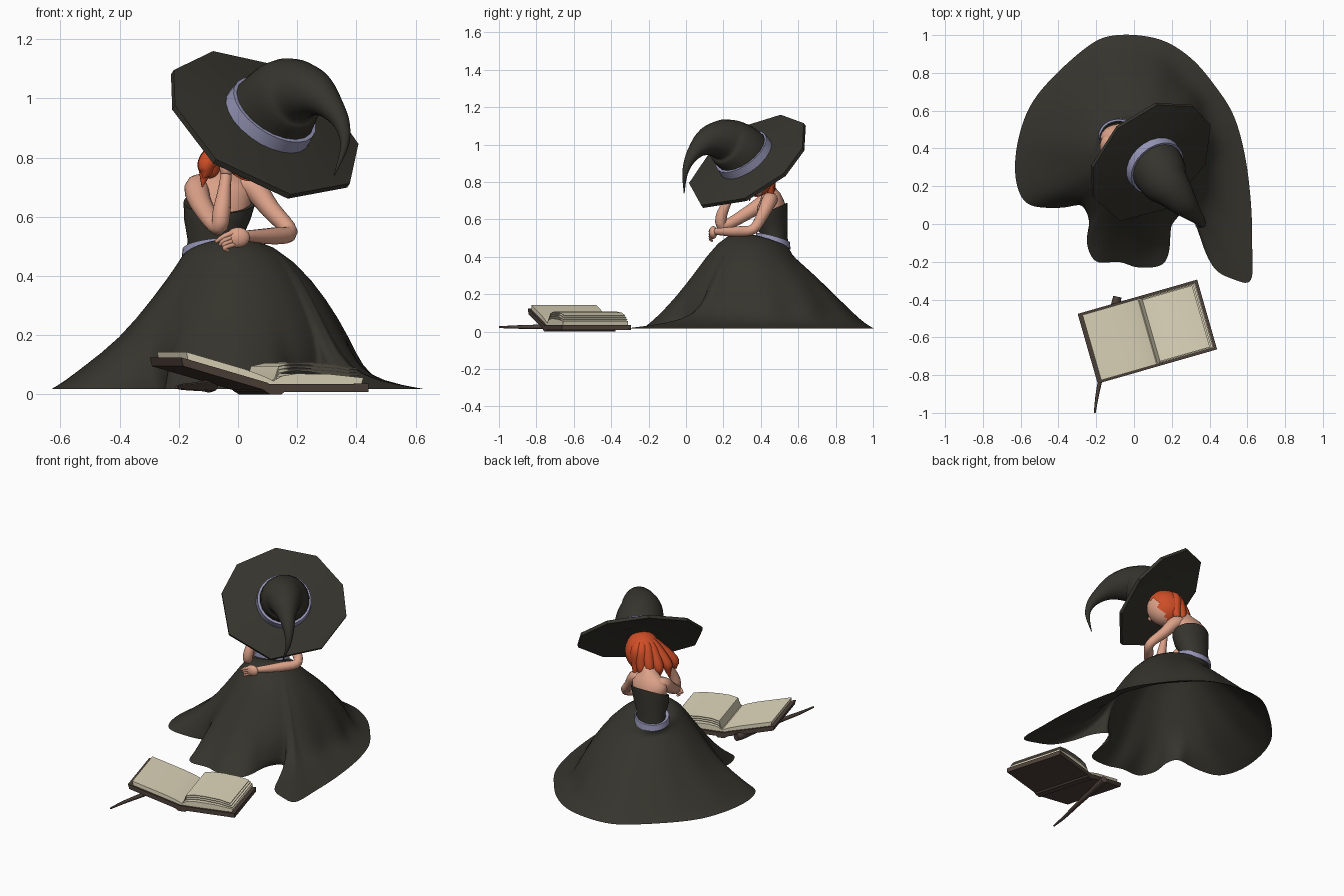
import bpy, bmesh, math
from mathutils import Vector, Matrix

if "Cube" in bpy.data.objects:
    bpy.data.objects.remove(bpy.data.objects["Cube"], do_unlink=True)


def material(name, rgb):
    m = bpy.data.materials.new(name)
    m.use_nodes = True
    m.diffuse_color = (*rgb, 1)
    m.node_tree.nodes["Principled BSDF"].inputs["Base Color"].default_value = (*rgb, 1)
    return m


CLOTH = material("dark cloth", (.036, .034, .026))
BAND = material("lavender ribbon", (.30, .30, .47))
SKIN = material("skin", (.72, .36, .25))
HAIR = material("red hair", (.62, .075, .02))
COVER = material("brown leather", (.075, .052, .042))
PAGE = material("parchment", (.75, .69, .51))


def finish(name, bm, mat, angle=40, subsurf=0):
    bmesh.ops.recalc_face_normals(bm, faces=bm.faces)
    mesh = bpy.data.meshes.new(name)
    bm.to_mesh(mesh)
    bm.free()
    mesh.materials.append(mat)
    ob = bpy.data.objects.new(name, mesh)
    bpy.context.collection.objects.link(ob)
    if subsurf:
        ob.modifiers.new("smooth", "SUBSURF").levels = subsurf
        ob.modifiers["smooth"].render_levels = subsurf
    bpy.ops.object.select_all(action="DESELECT")
    bpy.context.view_layer.objects.active = ob
    ob.select_set(True)
    bpy.ops.object.shade_smooth_by_angle(angle=math.radians(angle))
    return ob


def loft(name, rings, mat, caps=True, angle=40, subsurf=0):
    """Skin a list of closed rings."""
    bm = bmesh.new()
    rows = [[bm.verts.new(p) for p in r] for r in rings]
    n = len(rows[0])
    for a, b in zip(rows, rows[1:]):
        for i in range(n):
            j = (i + 1) % n
            bm.faces.new((a[i], a[j], b[j], b[i]))
    if caps:
        bm.faces.new(rows[0])
        bm.faces.new(rows[-1])
    return finish(name, bm, mat, angle, subsurf)


def spline(pts, steps, closed=False):
    """Catmull-Rom samples; works for any vector length."""
    n, out = len(pts), []
    pick = (lambda i: pts[i % n]) if closed else (lambda i: pts[max(0, min(n - 1, i))])
    for i in range(n if closed else n - 1):
        a, b, c, d = (Vector(pick(i + k)) for k in (-1, 0, 1, 2))
        for s in range(steps):
            t = s / steps
            out.append(.5 * (2 * b + (c - a) * t + (2 * a - 5 * b + 4 * c - d) * t * t
                             + (3 * b - a - 3 * c + d) * t ** 3))
    return out if closed else out + [Vector(pts[-1])]


def tube(name, pts, mat, sides=12, steps=4):
    """Round sweep through (x, y, z, radius) points."""
    path = spline(pts, steps)
    centres = [Vector(p[:3]) for p in path]
    last = len(centres) - 1
    tan = (centres[1] - centres[0]).normalized()
    side = tan.orthogonal().normalized()
    rings = []
    for i, c in enumerate(centres):
        new = (centres[min(i + 1, last)] - centres[max(i - 1, 0)]).normalized()
        side = tan.rotation_difference(new) @ side
        tan = new
        r = max(path[i][3], .002)
        up = tan.cross(side)
        turns = [math.tau * k / sides for k in range(sides)]
        rings.append([c + r * (math.cos(a) * side + math.sin(a) * up) for a in turns])
    return loft(name, rings, mat, angle=60)


def ellipse(cx, cy, z, rx, ry, slope=0, tilt=0, n=28):
    return [Vector((cx + rx * math.cos(a), cy + ry * math.sin(a),
                    z + slope * ry * math.sin(a) + tilt * rx * math.cos(a)))
            for a in (math.tau * k / n for k in range(n))]


def ball(name, centre, size, mat, rot=None, keep=None):
    bm = bmesh.new()
    bmesh.ops.create_uvsphere(bm, u_segments=24, v_segments=16, radius=1)
    m = Matrix.Translation(centre) @ (rot or Matrix()) @ Matrix.Diagonal((*size, 1))
    bmesh.ops.transform(bm, matrix=m, verts=bm.verts)
    if keep:
        drop = [f for f in bm.faces if not keep(f.calc_center_median())]
        bmesh.ops.delete(bm, geom=drop, context="FACES")
    return finish(name, bm, mat, 60)


# Skirt: waist rings flowing into a hem with trailing lobes
HEM = [(.62, .1), (.59, .35), (.53, .57), (.43, .73), (.3, .88), (.13, .98), (-.1, 1), (-.26, .93),
       (-.5, .7), (-.6, .5), (-.63, .27), (-.57, .11), (-.4, .085), (-.27, .1), (-.235, .03),
       (-.25, -.1), (-.2, -.2), (-.08, -.2), (.02, -.23), (.14, -.22), (.185, -.15), (.2, 0),
       (.26, .08), (.33, 0), (.37, -.13), (.43, -.24), (.52, -.29), (.62, -.3), (.625, -.1)]
hem = spline(HEM, 4, closed=True)
angles, prev = [], -9
for p in hem:
    a = math.atan2(p.y - .35, p.x)
    while a < prev - 1:
        a += math.tau
    prev = max(a, prev + .008)
    angles.append(prev)
rings = []
# centre, radii, height, slopes in y and x, share of hem, less share on the left
for cx, cy, rx, ry, z, slope, tilt, mix, less in (
        (-.08, .465, .1, .08, .475, -.25, .1, 0, 0),
        (-.06, .42, .132, .14, .484, -.4, .2, 0, 0),
        (0, .372, .198, .198, .447, -.22, 0, 0, 0),
        (.01, .36, .28, .288, .325, 0, 0, .05, .02),
        (0, .38, .375, .41, .185, 0, 0, .1, .08),
        (-.01, .38, .405, .42, .09, 0, 0, .53, .42),
        (0, .36, .41, .42, .045, 0, 0, .8, .4),
        (0, .35, .4, .4, .018, 0, 0, 1, 0)):
    ring = []
    for a, h in zip(angles, hem):
        c, s = math.cos(a), math.sin(a)
        fold = 1 + .12 * mix * (1 - mix) * math.sin(11 * a)
        q = Vector((cx + rx * fold * c, cy + ry * fold * s)).lerp(h, mix - less * max(0, c))
        ring.append(Vector((q.x, q.y, z + slope * ry * s + tilt * rx * c)))
    rings.append(ring)
loft("skirt", rings, CLOTH, caps=False, angle=80, subsurf=1)

# Bodice, belt, shoulders and neck
loft("bodice", [ellipse(*r) for r in ((-.08, .47, .45, .1, .078), (-.08, .47, .52, .09, .072),
     (-.07, .455, .59, .112, .088, .15), (-.062, .455, .65, .122, .087, .45),
     (-.062, .455, .645, .1, .07, .45))], CLOTH, angle=50)
loft("belt", [ellipse(-.083, .465, z, r + .014, r, -.27, .1)
              for z, r in ((.466, .08), (.466, .094), (.502, .09), (.502, .075))], BAND)
loft("shoulders", [ellipse(*r) for r in ((-.063, .457, .58, .09, .07), (-.063, .457, .665, .112, .078),
     (-.062, .46, .705, .115, .062), (-.056, .455, .74, .08, .05), (-.045, .44, .765, .045, .042),
     (-.02, .42, .80, .036, .038), (.02, .39, .84, .036, .038))], SKIN, angle=70)

# Arms: one folded on the lap, one propping up the head
tube("left_arm", [(.0, .455, .71, .036), (.05, .445, .7, .041), (.11, .41, .625, .033),
                  (.175, .36, .548, .027), (.12, .28, .535, .029), (.04, .18, .535, .02),
                  (.02, .16, .535, .018)], SKIN)
tube("right_arm", [(-.115, .45, .71, .036), (-.14, .42, .695, .042), (-.12, .33, .635, .036),
                   (-.068, .2, .565, .028), (-.055, .19, .62, .03), (-.045, .225, .7, .021),
                   (-.04, .24, .74, .019)], SKIN)
ball("left_hand", (0, .145, .53), (.04, .022, .034), SKIN)
ball("right_hand", (-.04, .26, .765), (.022, .03, .04), SKIN)
for i in range(4):
    tube(f"left_finger_{i}", [(-.01, .14, .548 - .013 * i, .01), (-.045, .13, .535 - .013 * i, .009),
                              (-.075 + .014 * i, .14, .515 - .01 * i, .006)], SKIN, 8)
    tube(f"right_finger_{i}", [(-.05 + .01 * i, .25, .78, .009), (-.06 + .01 * i, .27, .81, .009),
                               (-.065 + .012 * i, .3, .835, .006)], SKIN, 8)

# Hat frame: slopes down towards the front and left
N = Vector((.47, -.52, .71)).normalized()
U = Vector((1, 1, 0))
U = (U - N * U.dot(N)).normalized()
V = N.cross(U)
MID = Vector((.092, .33, .914))

# Head, hair cap and hanging locks
head = Vector((.055, .358, .835))
face = Vector((.45, -.75, -.45)).normalized()
turn = Matrix((U, V, N)).transposed().to_4x4()
ball("head", head, (.098, .108, .115), SKIN, turn)
ball("nose", head + face * .108, (.014, .014, .014), SKIN)
ball("hair_cap", head, (.106, .113, .12), HAIR, turn,
     keep=lambda p: (p - head).dot(face) < .02 + .5 * max(0, (p - head).dot(N) - .04))
for i in range(6):
    a = math.radians(98 + 22 * i)
    d = Vector((math.cos(a), math.sin(a), 0))
    tip = .095 + .018 * i
    pts = [(.05, .91, .025), (.08, .87, .038), (tip - .01, .79, .032),
           (tip, .75, .021), (tip + .01, .7 + .03 * (i % 2), .002)]
    tube(f"hair_lock_{i}", [(*(head + d * r).xy, z, w) for r, z, w in pts], HAIR, 8)

# Hat brim: faceted, thin, slightly raised in the middle
CORNERS = [(90, .35), (50, .362), (13, .372), (-17, .375), (-57, .35), (-109, .355),
           (-155, .375), (-196, .365), (-228, .36)]


def brim_ring(scale, height):
    return [MID + N * height + scale * r * (math.cos(math.radians(a)) * U
            + math.sin(math.radians(a)) * V) for a, r in CORNERS]


loft("hat_brim", [brim_ring(s, h) for s, h in ((.3, .025), (.62, .018), (1, 0), (1, -.02),
                                               (.62, -.002), (.3, .003))], CLOTH, angle=25)

# Hat crown drooping to a hanging tip, with its ribbon
base = MID + N * .01
tube("hat_crown", [(*base, .148), (*(MID + N * .07), .146), (.165, .225, 1.01, .13),
                   (.205, .18, 1.026, .105), (.26, .115, 1.015, .077), (.31, .06, .975, .047),
                   (.35, .018, .915, .028), (.36, -.006, .84, .014), (.325, -.01, .74, .002)],
     CLOTH, 20)


def hat_ring(r, h):
    return [MID + N * h + r * (math.cos(a) * U + math.sin(a) * V)
            for a in (math.tau * k / 24 for k in range(24))]


loft("hat_ribbon", [hat_ring(r, h) for r, h in ((.13, .012), (.163, .012), (.158, .068), (.13, .068))],
     BAND)

# Open book: profiles extruded along the spine
PLACE = Matrix.Translation((.07, -.57, 0)) @ Matrix.Rotation(math.radians(16), 4, "Z")


def slab(name, profile, half, mat):
    rings = [[PLACE @ Vector((x, y, z)) for x, z in profile] for y in (-half, half)]
    return loft(name, rings, mat, angle=30)


slab("book_spine", [(-.035, .012), (-.015, 0), (.025, 0), (.04, .012), (.03, .035), (-.03, .035)],
     .192, COVER)
slab("book_cover_right", [(.02, .008), (.33, .008), (.33, .036), (.02, .034)], .192, COVER)
slab("book_cover_left", [(-.02, .01), (-.32, .095), (-.328, .125), (-.02, .038)], .192, COVER)
slab("page_block_left", [(.0, .03), (-.3, .112), (-.305, .143), (-.1, .085), (-.03, .06),
                         (0, .045)], .18, PAGE)
slab("page_block_right", [(0, .03), (.31, .034), (.316, .056), (.2, .068), (.08, .07),
                          (.03, .062), (0, .045)], .18, PAGE)
for i in range(3):
    lift = .011 * (i + 1)
    top = [(.004, .046), (.022, .062 + lift), (.07, .073 + lift), (.14, .074 + lift),
           (.23, .068 + lift), (.312 - .008 * i, .054 + lift)]
    slab(f"loose_page_{i}", top + [(x, z - .003) for x, z in reversed(top)], .178 - .004 * i, PAGE)

# Wand tucked under the book
tube("wand", [(-.088, -.385, .03, .022), (-.1, -.44, .03, .024), (-.118, -.53, .028, .018),
              (-.15, -.7, .026, .014), (-.19, -.88, .025, .01), (-.208, -1, .024, .005)], COVER, 8)
